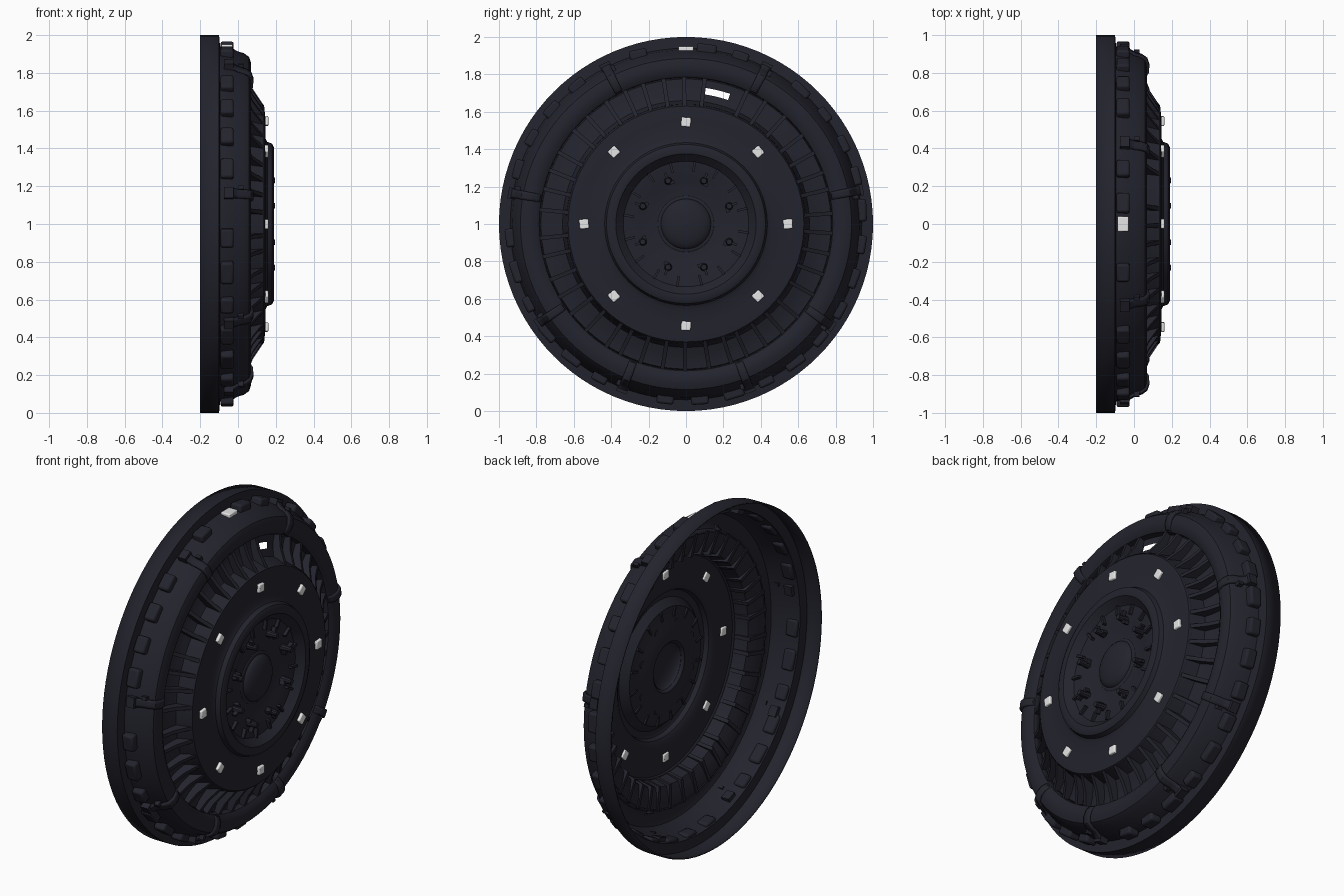
import bpy, bmesh, math, random
from mathutils import Matrix, Vector

random.seed(4)
if "Cube" in bpy.data.objects:
    bpy.data.objects.remove(bpy.data.objects["Cube"])


def material(name, rgb):
    m = bpy.data.materials.new(name)
    m.use_nodes = True
    m.diffuse_color = (*rgb, 1)
    m.node_tree.nodes["Principled BSDF"].inputs["Base Color"].default_value = (*rgb, 1)
    return m


dark = material("dark blue grey", (0.017, 0.017, 0.027))
white = material("light white", (0.8, 0.8, 0.8))


def finish(name, bm, mat=dark, bevel=0, thick=0):
    mesh = bpy.data.meshes.new(name)
    bm.to_mesh(mesh)
    bm.free()
    mesh.materials.append(mat)
    ob = bpy.data.objects.new(name, mesh)
    ob.location.z = 1
    bpy.context.collection.objects.link(ob)
    bpy.ops.object.select_all(action="DESELECT")
    ob.select_set(True)
    bpy.context.view_layer.objects.active = ob
    bpy.ops.object.shade_smooth_by_angle(angle=math.radians(35))
    if thick:
        mod = ob.modifiers.new("Thickness", "SOLIDIFY")
        mod.thickness, mod.offset = thick, -1
    if bevel:
        mod = ob.modifiers.new("Bevel", "BEVEL")
        mod.width, mod.segments = bevel, 2
    return ob


def turn(degrees):
    """Rotation about the x axis, clockwise from the top."""
    return Matrix.Rotation(-math.radians(degrees), 4, "X")


def sweep(bm, profile, start, end, steps):
    """Revolve (radius, x) points about the x axis."""
    full = end - start == 360
    columns = []
    for s in range(steps + (not full)):
        rot = turn(start + (end - start) * s / steps)
        columns.append([bm.verts.new(rot @ Vector((x, 0, r))) for r, x in profile])
    for s in range(steps):
        a, b = columns[s], columns[(s + 1) % len(columns)]
        for i in range(len(profile) - 1):
            bm.faces.new((a[i], a[i + 1], b[i + 1], b[i]))


def box(bm, degrees, radius, x, size, twist=0):
    """Box sized (axial, tangential, radial) at a place on the disc."""
    place = turn(degrees) @ Matrix.Translation((x, 0, radius)) @ Matrix.Rotation(twist, 4, "X")
    bmesh.ops.create_cube(bm, size=1, matrix=place @ Matrix.Diagonal((*size, 1)))


# Outer rim and rounded tyre ring
ring = [(0.93, -0.03), (0.913, 0.0), (0.905, 0.03), (0.885, 0.058), (0.85, 0.07),
        (0.81, 0.066), (0.785, 0.05), (0.775, 0.02)]
bm = bmesh.new()
sweep(bm, [(1.0, -0.2), (1.0, -0.1), (0.94, -0.095)] + ring, 0, 360, 96)
finish("outer_rim", bm, thick=0.008)

# Sunken channel between ring and disc, with a torn slit near the top
bm = bmesh.new()
sweep(bm, [(0.78, 0.02), (0.735, 0.025), (0.70, 0.035), (0.66, 0.05), (0.638, 0.13)], 0, 360, 96)
slit = []
for f in bm.faces:
    c = f.calc_center_median()
    angle = math.degrees(math.atan2(c.y, c.z))
    if 9 < angle < 18 and 0.70 < math.hypot(c.y, c.z) < 0.735:
        slit.append(f)
bmesh.ops.delete(bm, geom=slit, context="FACES")
finish("channel", bm)

# Main disc, raised collar and inner well
bm = bmesh.new()
sweep(bm, [(0.64, 0.125), (0.63, 0.138), (0.55, 0.146), (0.46, 0.142), (0.435, 0.155),
           (0.425, 0.18), (0.405, 0.19), (0.375, 0.186), (0.355, 0.165), (0.335, 0.145),
           (0.25, 0.135), (0.22, 0.125), (0.15, 0.12), (0.135, 0.13)], 0, 360, 96)
finish("main_disc", bm, thick=0.008)

# Hub dome
bm = bmesh.new()
sweep(bm, [(0.135 * math.cos(t * math.pi / 14), 0.125 + 0.045 * math.sin(t * math.pi / 14))
           for t in range(7)] + [(0.001, 0.17)], 0, 360, 48)
finish("hub_dome", bm)

# Triangular fins bridging the channel
bm = bmesh.new()
for k in range(42):
    angle = k * 360 / 42 + random.uniform(-1.5, 1.5)
    if 9 < angle < 17:
        continue
    rot = turn(angle)
    sides = []
    for w in (-0.011, 0.011):
        sides.append([bm.verts.new(rot @ Vector((x, w, r))) for r, x in
                      [(0.63, 0.135), (0.715, 0.078), (0.785, 0.05), (0.785, 0.012), (0.65, 0.03)]])
    n = len(sides[0])
    bm.faces.new(sides[0])
    bm.faces.new(sides[1][::-1])
    for i in range(n):
        j = (i + 1) % n
        bm.faces.new((sides[0][j], sides[0][i], sides[1][i], sides[1][j]))
bmesh.ops.recalc_face_normals(bm, faces=bm.faces)
finish("channel_fins", bm)

# Straps clamping the tyre ring
straps = [27, 79, 125, 159, 201, 236, 280, 333]
bm = bmesh.new()
for angle in straps:
    sweep(bm, [(0.965, -0.07), (0.955, -0.03)] + [(r + 0.008, x + 0.012) for r, x in ring],
          angle - 1.5, angle + 1.5, 3)
    box(bm, angle, 0.935, -0.05, (0.05, 0.06, 0.06))
    box(bm, angle + 2, 0.915, 0.015, (0.03, 0.02, 0.04))
finish("ring_straps", bm, thick=0.015)

# Rounded tread blocks around the rim
bm = bmesh.new()
for k in range(32):
    angle = (k + 0.6) * 360 / 32
    if min(abs(angle - s) for s in straps) > 3.5 and angle < 355:
        box(bm, angle, 0.94, -0.058, (0.07, random.uniform(0.085, 0.12), 0.056),
            random.uniform(-0.06, 0.06))
finish("tread_blocks", bm, bevel=0.012)

# Short ribs in the inner well
bm = bmesh.new()
for k in range(16):
    box(bm, k * 22.5 + 8, 0.31, 0.143, (0.035, 0.013, 0.055))
finish("well_ribs", bm)

# Bolts around the hub
bm = bmesh.new()
for k in range(8):
    angle = k * 45 + 22.5
    place = turn(angle) @ Matrix.Translation((0.16, 0, 0.25)) @ Matrix.Rotation(math.pi / 2, 4, "Y")
    bmesh.ops.create_cone(bm, cap_ends=True, segments=10, radius1=0.022, radius2=0.015,
                          depth=0.07, matrix=place)
    box(bm, angle, 0.265, 0.165, (0.025, 0.014, 0.06))
    box(bm, angle + 4, 0.235, 0.15, (0.03, 0.025, 0.02))
finish("hub_bolts", bm)

# Light studs on the disc and one at the top of the rim
bm = bmesh.new()
for k in range(8):
    box(bm, k * 45, 0.545, 0.144, (0.034, 0.052, 0.05), random.uniform(-0.1, 0.1))
box(bm, 0, 0.935, -0.058, (0.06, 0.08, 0.03))
finish("light_studs", bm, white, bevel=0.006)
